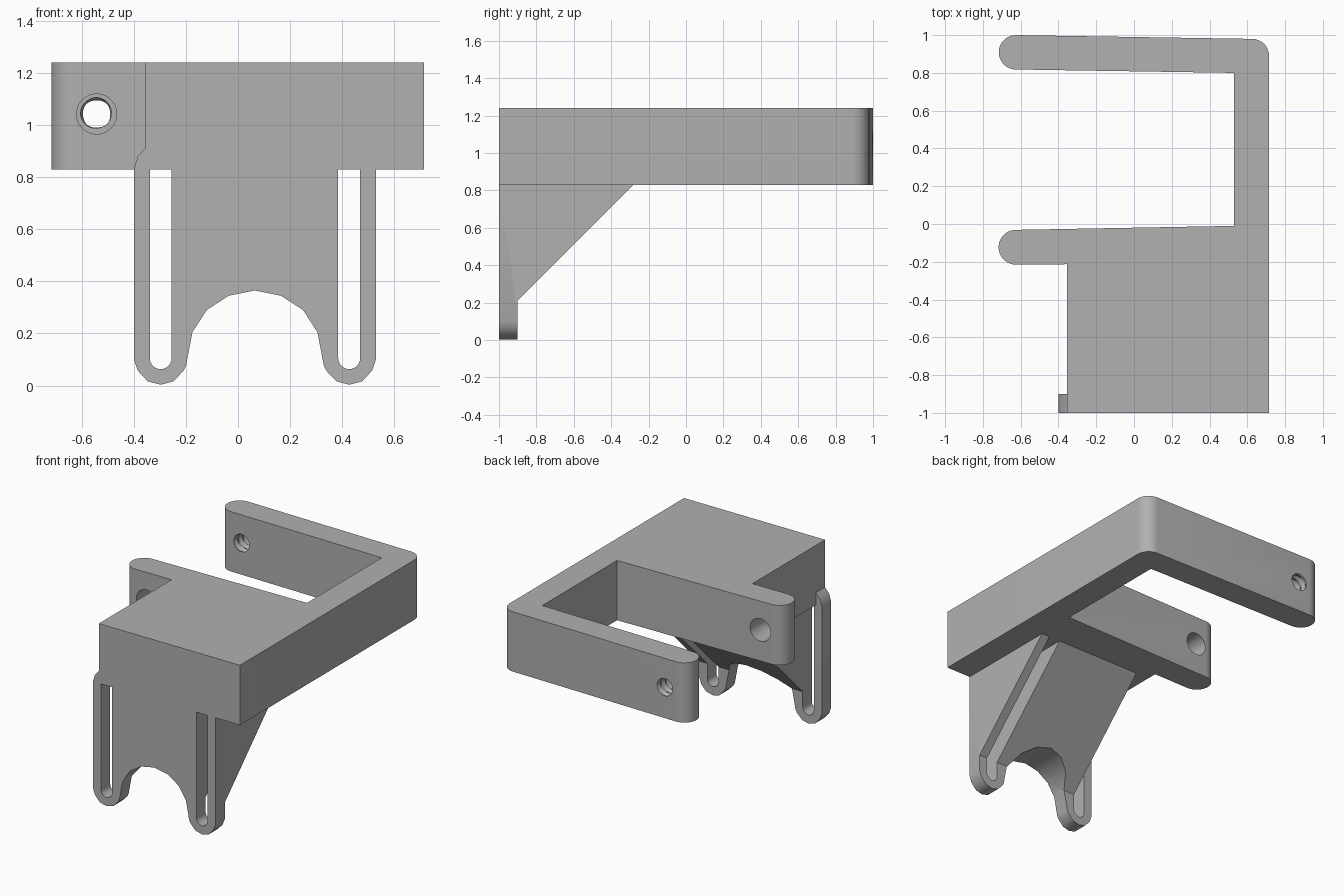
import bpy, bmesh, math

cube = bpy.data.objects.get("Cube")
if cube:
    bpy.data.objects.remove(cube, do_unlink=True)

grey = bpy.data.materials.new("plain grey")
grey.use_nodes = True
colour = (0.44, 0.44, 0.44, 1)
grey.diffuse_color = colour
grey.node_tree.nodes["Principled BSDF"].inputs["Base Color"].default_value = colour


def finish(name, bm):
    bmesh.ops.recalc_face_normals(bm, faces=bm.faces)
    mesh = bpy.data.meshes.new(name)
    bm.to_mesh(mesh)
    bm.free()
    mesh.materials.append(grey)
    obj = bpy.data.objects.new(name, mesh)
    bpy.context.collection.objects.link(obj)
    return obj


def prism(name, outline, place, low, high):
    """Extrude a 2D outline; place(u, v, w) maps it into space."""
    bm = bmesh.new()
    rings = [[bm.verts.new(place(u, v, w)) for u, v in outline] for w in (low, high)]
    for ring in rings:
        bm.faces.new(ring)
    n = len(outline)
    for i in range(n):
        j = (i + 1) % n
        bm.faces.new((rings[0][i], rings[0][j], rings[1][j], rings[1][i]))
    return finish(name, bm)


def arc(cx, cy, r, start, end, steps):
    angles = [math.radians(start + (end - start) * i / steps) for i in range(steps + 1)]
    return [(cx + r * math.cos(a), cy + r * math.sin(a)) for a in angles]


def combine(obj, other, operation):
    mod = obj.modifiers.new(operation, 'BOOLEAN')
    mod.operation = operation
    mod.solver = 'EXACT'
    mod.object = other
    bpy.context.view_layer.objects.active = obj
    bpy.ops.object.modifier_apply(modifier=mod.name)
    bpy.data.objects.remove(other, do_unlink=True)


def along_z(u, v, w): return (u, v, w)
def along_y(u, v, w): return (u, w, v)
def along_x(u, v, w): return (w, u, v)


# Clamp body: block with two round-ended arms
outline = [(0.715, -1), (0.715, 0.89)]
outline += arc(0.625, 0.89, 0.09, 10, 88, 8)
outline += arc(-0.625, 0.909, 0.091, 89, 271, 18)
outline += [(0.53, 0.80), (0.53, -0.01)]
outline += arc(-0.625, -0.123, 0.092, 89, 270, 18)
outline += [(-0.355, -0.213), (-0.355, -1)]
body = prism("clamp_bracket", outline, along_z, 0.83, 1.24)

# Hanging plate with two lobes and an arch, symmetric about its middle
middle = 0.065
half = [(-0.355, 0.915), (-0.385, 0.88), (-0.4, 0.83), (-0.4, 0.1),
        (-0.385, 0.057), (-0.347, 0.016), (-0.297, 0.003), (-0.248, 0.016),
        (-0.209, 0.057), (-0.2, 0.075), (-0.175, 0.205), (-0.12, 0.29), (-0.035, 0.345)]
outline = half + [(middle, 0.365)] + [(2 * middle - x, z) for x, z in reversed(half)]
plate = prism("slotted_plate", outline, along_y, -1, -0.15)

# Sloping rear of the gusset
slope = [(-0.9, -0.1), (-0.9, 0.21), (-0.1, 1.01), (0.1, 1.01), (0.1, -0.1)]
combine(plate, prism("slope_cutter", slope, along_x, -0.6, 0.8), 'DIFFERENCE')

# The strip around the right slot is only as thick as the tab
side = [(-0.6, -0.1), (-0.255, -0.1), (-0.255, 1.1), (-0.6, 1.1)]
combine(plate, prism("side_cutter", side, along_y, -0.9, 0.1), 'DIFFERENCE')

# Slots
for x in (-0.297, 2 * middle + 0.297):
    slot = arc(x, 0.105, 0.042, 180, 360, 12) + [(x + 0.042, 0.87), (x - 0.042, 0.87)]
    combine(plate, prism("slot_cutter", slot, along_y, -1.1, 0.1), 'DIFFERENCE')

combine(body, plate, 'UNION')

# Plain hole through the front arm
hole_x, hole_z = -0.543, 1.043
circle = arc(hole_x, hole_z, 0.077, 0, 350, 35)
combine(body, prism("plain_hole", circle, along_y, -0.3, 0.1), 'DIFFERENCE')

# Threaded hole through the back arm: radius follows a helix
bm = bmesh.new()
sides, rows, pitch = 32, 24, 0.05
rings = []
for r in range(rows + 1):
    y = 0.76 + r * pitch / 4 + 0.003
    ring = []
    for s in range(sides):
        phase = (y / pitch - s / sides) % 1
        radius = 0.052 + 0.028 * abs(phase - 0.5)
        a = math.tau * s / sides
        ring.append(bm.verts.new((hole_x + radius * math.cos(a), y,
                                  hole_z + radius * math.sin(a))))
    rings.append(ring)
for lower, upper in zip(rings, rings[1:]):
    for s in range(sides):
        t = (s + 1) % sides
        bm.faces.new((lower[s], lower[t], upper[t]))
        bm.faces.new((lower[s], upper[t], upper[s]))
bm.faces.new(rings[0])
bm.faces.new(rings[-1])
combine(body, finish("threaded_hole", bm), 'DIFFERENCE')

# Smooth the curved walls, keep edges sharp
bpy.ops.object.select_all(action='DESELECT')
body.select_set(True)
bpy.context.view_layer.objects.active = body
bpy.ops.object.shade_smooth_by_angle(angle=math.radians(35))
